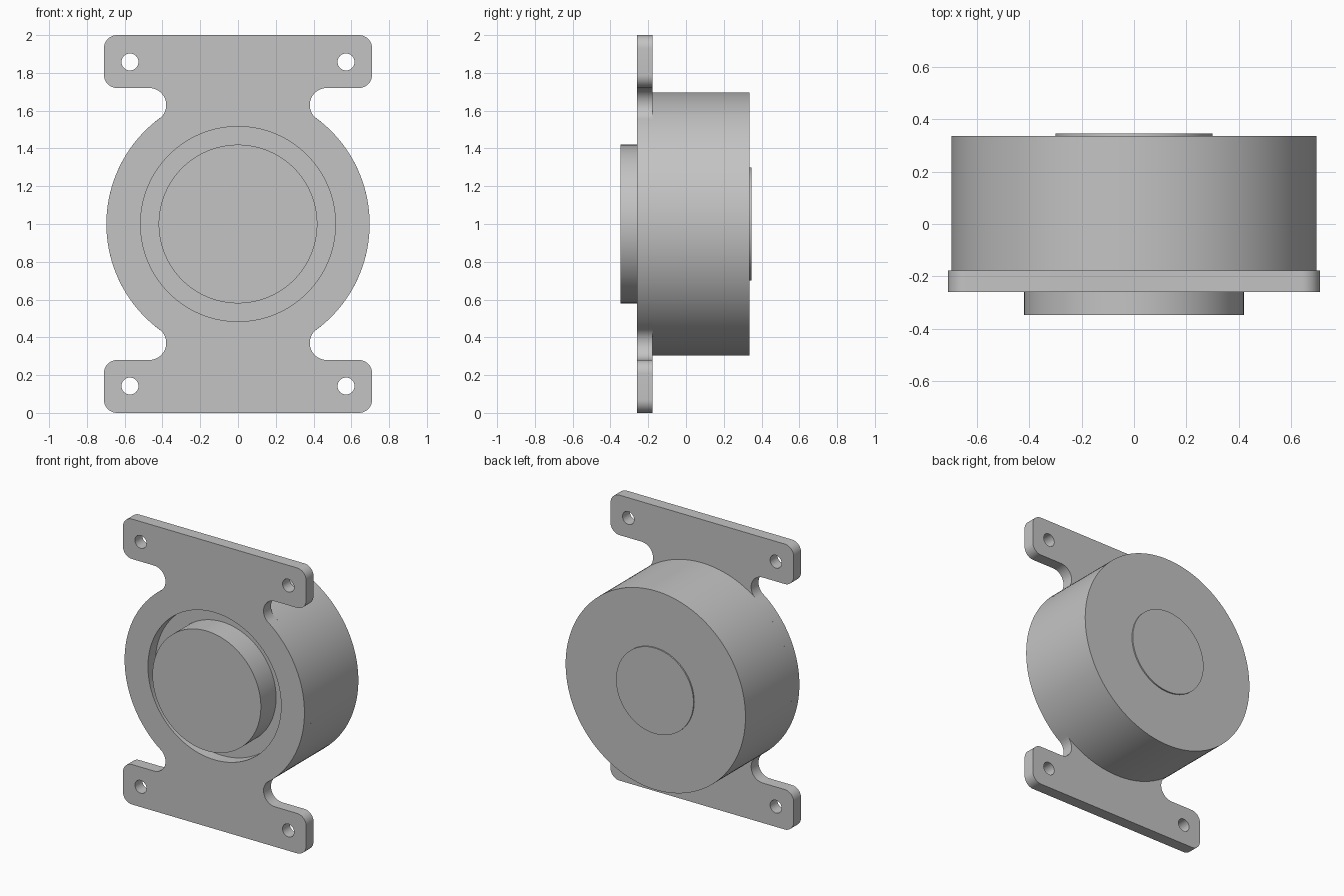
import bpy, bmesh
from math import sin, cos, atan2, hypot, radians, pi
from mathutils import Vector

if "Cube" in bpy.data.objects:
    bpy.data.objects.remove(bpy.data.objects["Cube"], do_unlink=True)

CENTRE_Z = 1.0
BODY_R = 0.697
PLATE_FRONT, PLATE_BACK = -0.26, -0.178

grey = bpy.data.materials.new("plain_grey")
grey.use_nodes = True
grey.diffuse_color = (0.55, 0.55, 0.55, 1)
grey.node_tree.nodes["Principled BSDF"].inputs["Base Color"].default_value = grey.diffuse_color


def finish(obj, name):
    """Name, colour and shade a part."""
    obj.name = name
    obj.data.materials.clear()
    obj.data.materials.append(grey)
    bpy.ops.object.select_all(action="DESELECT")
    obj.select_set(True)
    bpy.context.view_layer.objects.active = obj
    bpy.ops.object.shade_smooth_by_angle(angle=radians(30))


def disc(name, radius, y_front, y_back, sides=128):
    """Cylinder along the depth axis."""
    bpy.ops.mesh.primitive_cylinder_add(
        vertices=sides, radius=radius, depth=y_back - y_front,
        location=(0, (y_front + y_back) / 2, CENTRE_Z), rotation=(pi / 2, 0, 0))
    finish(bpy.context.object, name)


def arc(cx, cy, r, start, end, steps):
    """Points along an arc, angles in radians."""
    angles = [start + (end - start) * i / steps for i in range(steps + 1)]
    return [(cx + r * cos(a), cy + r * sin(a)) for a in angles]


def add_loop(curve, points):
    spline = curve.splines.new("POLY")
    spline.points.add(len(points) - 1)
    for p, (x, y) in zip(spline.points, points):
        p.co = (x, y, 0, 1)
    spline.use_cyclic_u = True


def circle(cx, cy, r, steps):
    return arc(cx, cy, r, 0, 2 * pi, steps)[:-1]


# Mounting plate: one quarter of the outline, mirrored twice
corner, neck_r, neck_x, neck_y = 0.07, 0.09, 0.47, 0.63
join = atan2(neck_y, neck_x)
quarter = (arc(0.64, 0.93, corner, pi / 2, 0, 10)
           + arc(0.64, 0.72 + corner, corner, 0, -pi / 2, 10)
           + arc(neck_x, neck_y, neck_r, pi / 2, pi + join, 20)
           + arc(0, 0, BODY_R, join, 0, 20)[1:])
half = quarter + [(x, -y) for x, y in reversed(quarter[:-1])]
outline = half + [(-x, y) for x, y in reversed(half)]

curve = bpy.data.curves.new("plate_profile", "CURVE")
curve.dimensions = "2D"
curve.fill_mode = "BOTH"
curve.extrude = (PLATE_BACK - PLATE_FRONT) / 2
add_loop(curve, outline)
add_loop(curve, circle(0, 0, 0.516, 128))          # recess around the button
for sx in (-1, 1):
    for sy in (-1, 1):
        add_loop(curve, circle(sx * 0.572, sy * 0.858, 0.045, 32))   # screw holes

plate = bpy.data.objects.new("mounting_plate", curve)
bpy.context.collection.objects.link(plate)
plate.rotation_euler = (pi / 2, 0, 0)
plate.location = (0, (PLATE_FRONT + PLATE_BACK) / 2, CENTRE_Z)
bpy.ops.object.select_all(action="DESELECT")
plate.select_set(True)
bpy.context.view_layer.objects.active = plate
bpy.ops.object.convert(target="MESH")
plate = bpy.context.object

# Weld the caps to the walls
bm = bmesh.new()
bm.from_mesh(plate.data)
bmesh.ops.remove_doubles(bm, verts=bm.verts, dist=0.0001)
bmesh.ops.recalc_face_normals(bm, faces=bm.faces)
bm.to_mesh(plate.data)
bm.free()
finish(plate, "mounting_plate")

# Round parts
disc("housing_body", BODY_R, PLATE_BACK, 0.337)
disc("front_button", 0.42, -0.347, PLATE_BACK + 0.02)
disc("rear_boss", 0.30, 0.30, 0.346)
